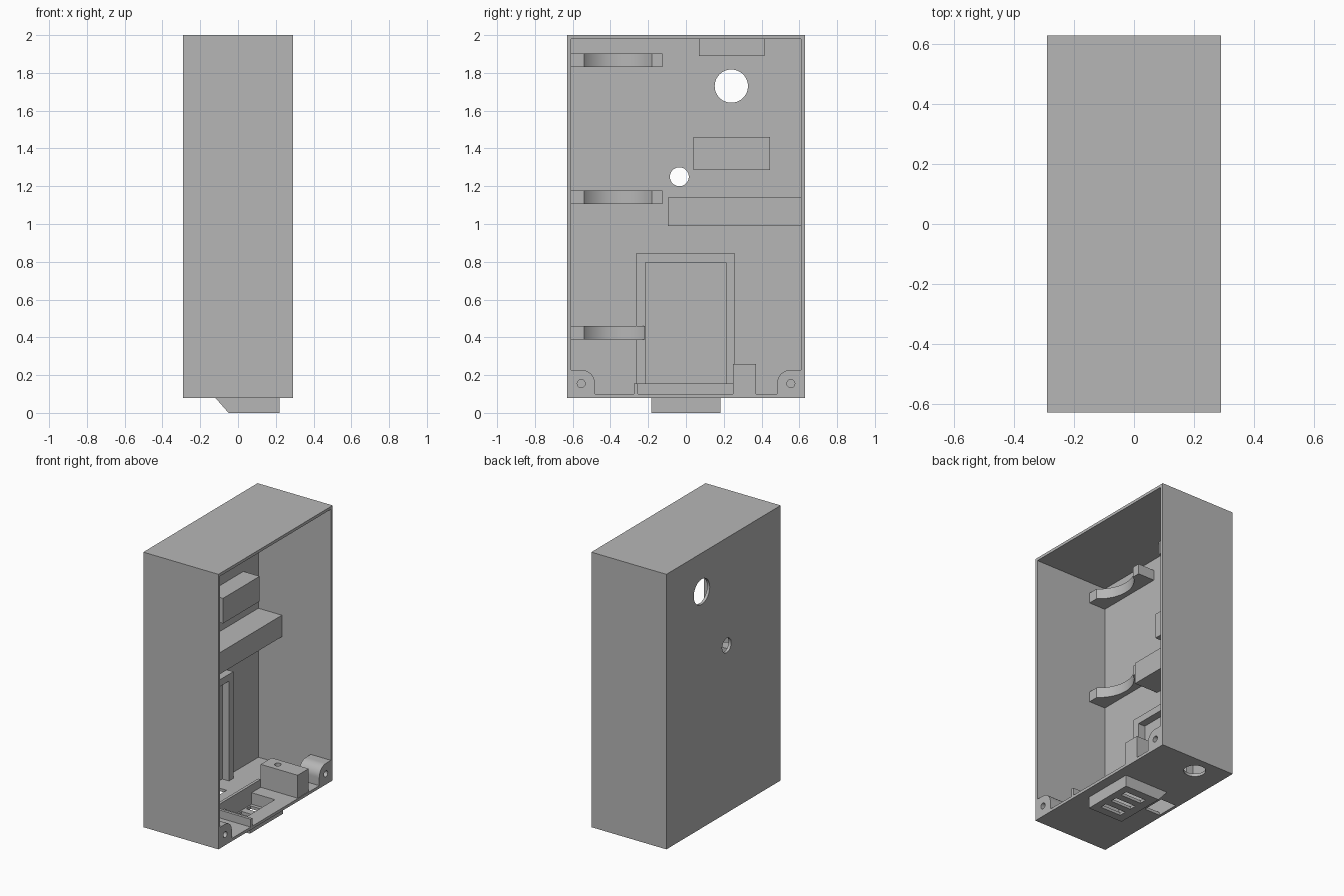
import bpy, bmesh, math
from mathutils import Matrix

cube = bpy.data.objects.get("Cube")
if cube:
    bpy.data.objects.remove(cube, do_unlink=True)

grey = bpy.data.materials.new("plain grey plastic")
grey.use_nodes = True
colour = (0.47, 0.47, 0.47, 1)
grey.diffuse_color = colour
grey.node_tree.nodes["Principled BSDF"].inputs["Base Color"].default_value = colour


def finish(name, bm):
    bmesh.ops.recalc_face_normals(bm, faces=bm.faces)
    mesh = bpy.data.meshes.new(name)
    bm.to_mesh(mesh)
    bm.free()
    mesh.materials.append(grey)
    obj = bpy.data.objects.new(name, mesh)
    bpy.context.collection.objects.link(obj)
    return obj


def box(name, xs, ys, zs):
    bm = bmesh.new()
    bmesh.ops.create_cube(bm, size=1)
    for v in bm.verts:
        for i, (low, high) in enumerate((xs, ys, zs)):
            v.co[i] = high if v.co[i] > 0 else low
    return finish(name, bm)


def rod(name, centre, radius, length, axis):
    bm = bmesh.new()
    turn = Matrix.Rotation(math.pi / 2, 4, "Y") if axis == "X" else Matrix()
    bmesh.ops.create_cone(bm, cap_ends=True, segments=48, radius1=radius, radius2=radius,
                          depth=length, matrix=Matrix.Translation(centre) @ turn)
    return finish(name, bm)


def prism(name, points, offset):
    """Extrude a closed outline of 3D points along offset."""
    bm = bmesh.new()
    face = bm.faces.new([bm.verts.new(p) for p in points])
    new = bmesh.ops.extrude_face_region(bm, geom=[face])["geom"]
    bmesh.ops.translate(bm, vec=offset, verts=[g for g in new if isinstance(g, bmesh.types.BMVert)])
    return finish(name, bm)


def cut(obj, *cutters):
    """Subtract each cutter, then discard it."""
    bpy.context.view_layer.objects.active = obj
    for cutter in cutters:
        cutter.hide_render = True
        mod = obj.modifiers.new("cut", "BOOLEAN")
        mod.operation, mod.solver, mod.object = "DIFFERENCE", "EXACT", cutter
        bpy.ops.object.modifier_apply(modifier=mod.name)
        bpy.data.objects.remove(cutter, do_unlink=True)


def smooth(obj):
    bpy.ops.object.select_all(action="DESELECT")
    obj.select_set(True)
    bpy.context.view_layer.objects.active = obj
    bpy.ops.object.shade_smooth_by_angle(angle=math.radians(30))


BACK = -0.27   # inside face of the closed wall
RIM = 0.29     # open side
FLOOR = 0.10

# Open case with round openings and floor slots
case = box("case", (-0.29, RIM), (-0.63, 0.63), (0.08, 2))
cut(case,
    box("cavity", (BACK, 0.5), (-0.61, 0.61), (FLOOR, 1.98)),
    rod("large_hole", (BACK, 0.24, 1.73), 0.088, 0.2, "X"),
    rod("small_hole", (BACK, -0.035, 1.25), 0.05, 0.2, "X"),
    rod("cable_hole", (-0.08, 0.505, 0.09), 0.07, 0.2, "Z"),
    box("connector_slot", (BACK, -0.15), (-0.07, 0.09), (0, 0.15)),
    box("socket_opening", (0, 0.18), (-0.15, 0.15), (0, 0.15)))
smooth(case)

# Sloped foot under the floor, hollow with three vents
outline = [(-0.12, 0.08), (-0.05, 0), (0.22, 0), (0.22, 0.08)]
foot = prism("vented_foot", [(x, -0.183, z) for x, z in outline], (0, 0.366, 0))
cut(foot, box("foot_cavity", (0, 0.18), (-0.15, 0.15), (0.02, 0.2)),
    *[box("vent", (0.01, 0.17), (y - 0.025, y + 0.025), (-0.1, 0.1)) for y in (-0.1, 0, 0.1)])

# Blocks on the closed wall
box("top_block", (BACK, -0.15), (0.07, 0.415), (1.89, 1.98))
box("middle_block", (BACK, -0.144), (0.04, 0.445), (1.285, 1.46))
box("long_shelf", (BACK, -0.088), (-0.095, 0.61), (0.99, 1.14))

# Screen frame with open pocket
frame = box("screen_frame", (BACK, -0.218), (-0.265, 0.26), (FLOOR, 0.845))
cut(frame, box("pocket", (-0.4, 0), (-0.215, 0.212), (0, 0.797)))

# Curved cradles
LIP, SAG, HALF, MID = -0.143, 0.09, 0.18, -0.36
radius = (HALF ** 2 + SAG ** 2) / (2 * SAG)
sweep = math.asin(HALF / radius)
for name, z, end in (("upper", 1.83, -0.125), ("middle", 1.105, -0.125), ("lower", 0.388, -0.217)):
    arc = []
    for i in range(33):
        a = sweep * (i / 16 - 1)
        arc.append((LIP - SAG + radius * (1 - math.cos(a)), MID + radius * math.sin(a), z))
    points = [(BACK, -0.61, z), (LIP, -0.61, z)] + arc + [(LIP, -0.125, z), (BACK, -0.125, z)]
    cradle = prism(name + "_cradle", points, (0, 0, 0.072))
    if end < -0.125:
        cut(cradle, box("trim", (-0.5, 0.5), (end, 0.5), (0, 1)))
    smooth(cradle)

# Rounded screw brackets in the lower corners
for side, name in ((-1, "front"), (1, "rear")):
    cy, cz, r = 0.555, 0.155, 0.073
    lobe = [(cy - r * math.sin(t * math.pi / 24), cz + r * math.cos(t * math.pi / 24)) for t in range(13)]
    shape = [(0.61, FLOOR), (0.61, cz + r)] + lobe + [(cy - r, FLOOR)]
    bracket = prism(name + "_screw_bracket", [(0.135, side * y, z) for y, z in shape],
                    (RIM - 0.135, 0, 0))
    cut(bracket, rod("screw_hole", (RIM, side * cy, cz), 0.021, 0.24, "X"))
    smooth(bracket)

# Socket rails and drilled post on the floor
box("side_rail", (-0.02, RIM), (-0.275, -0.255), (FLOOR, 0.155))
box("back_rail", (-0.02, 0), (-0.255, 0.25), (FLOOR, 0.155))
post = box("drilled_post", (0, 0.286), (0.25, 0.37), (FLOOR, 0.26))
cut(post, rod("post_hole", (0.09, 0.31, 0.26), 0.022, 0.16, "Z"))
smooth(post)
